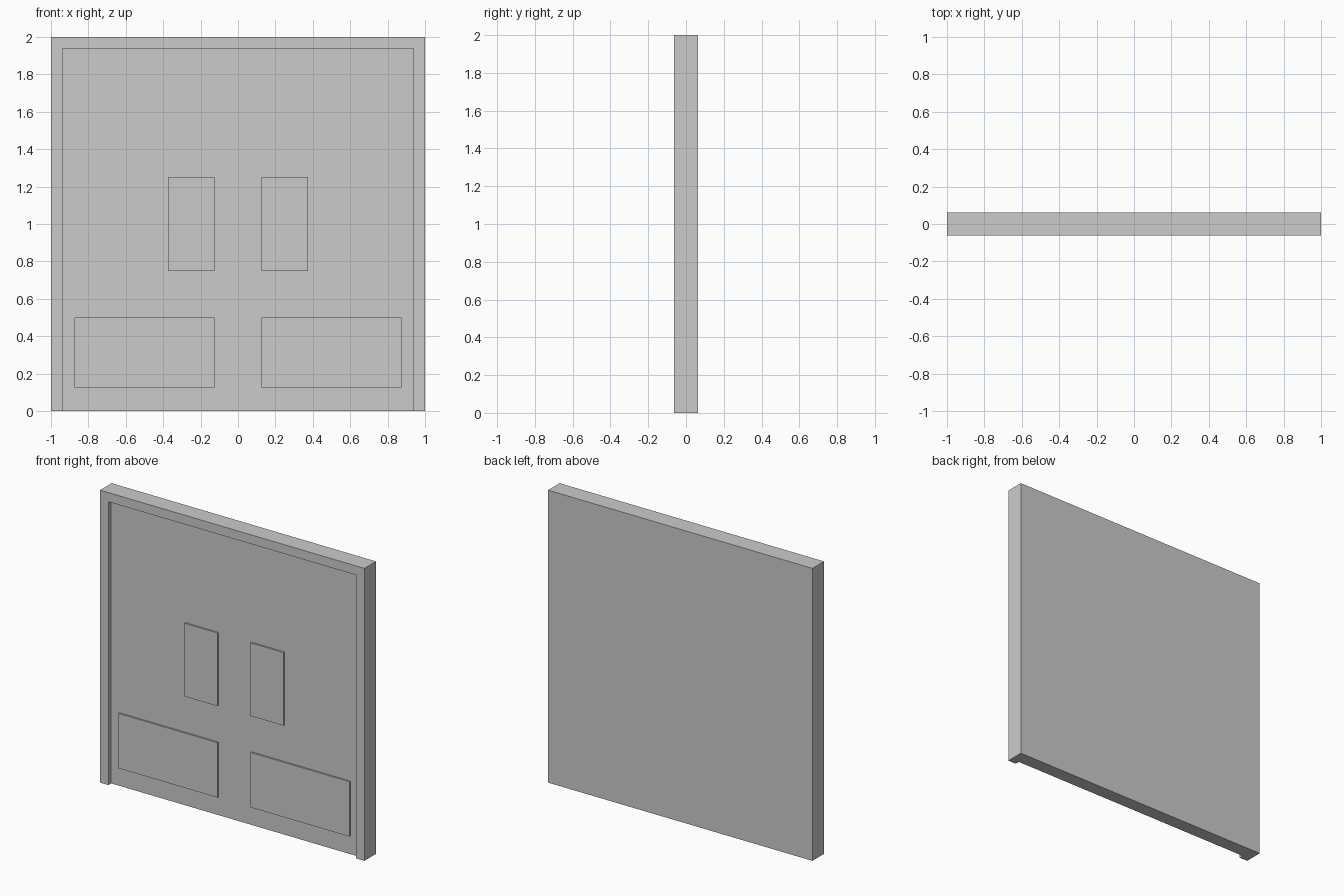
import bpy

if "Cube" in bpy.data.objects:
    bpy.data.objects.remove(bpy.data.objects["Cube"])


def box(name, x0, x1, y0, y1, z0, z1):
    """Axis-aligned box given by its limits."""
    bpy.ops.mesh.primitive_cube_add(
        size=1, location=((x0 + x1) / 2, (y0 + y1) / 2, (z0 + z1) / 2))
    ob = bpy.context.object
    ob.name = name
    ob.scale = (x1 - x0, y1 - y0, z1 - z0)
    bpy.ops.object.transform_apply(location=False, rotation=False, scale=True)
    return ob


HALF_T = 0.0625     # half thickness of the whole panel
FRAME = 0.0625      # width of the frame
FACE = -0.032       # front of the recessed face
RAISED = FACE - 0.012

# Solid panel with an open-bottomed recess, leaving the frame at sides and top
panel = box("door_panel", -1, 1, -HALF_T, HALF_T, 0, 2)
cutter = box("recess_cutter", -1 + FRAME, 1 - FRAME, -0.2, FACE, -0.2, 2 - FRAME)
cutter.hide_render = True
mod = panel.modifiers.new("recess", 'BOOLEAN')
mod.object = cutter
mod.operation = 'DIFFERENCE'
mod.solver = 'EXACT'
bpy.context.view_layer.objects.active = panel
bpy.ops.object.modifier_apply(modifier=mod.name)
bpy.data.objects.remove(cutter)

# Thin raised plates, mirrored left and right
for side, s in (("left", -1), ("right", 1)):
    for name, outer, z0, z1 in (("upper", 0.375, 0.75, 1.25),
                                ("lower", 0.875, 0.125, 0.5)):
        x0, x1 = sorted((s * 0.125, s * outer))
        box(f"{name}_plate_{side}", x0, x1, RAISED, FACE + 0.005, z0, z1)
